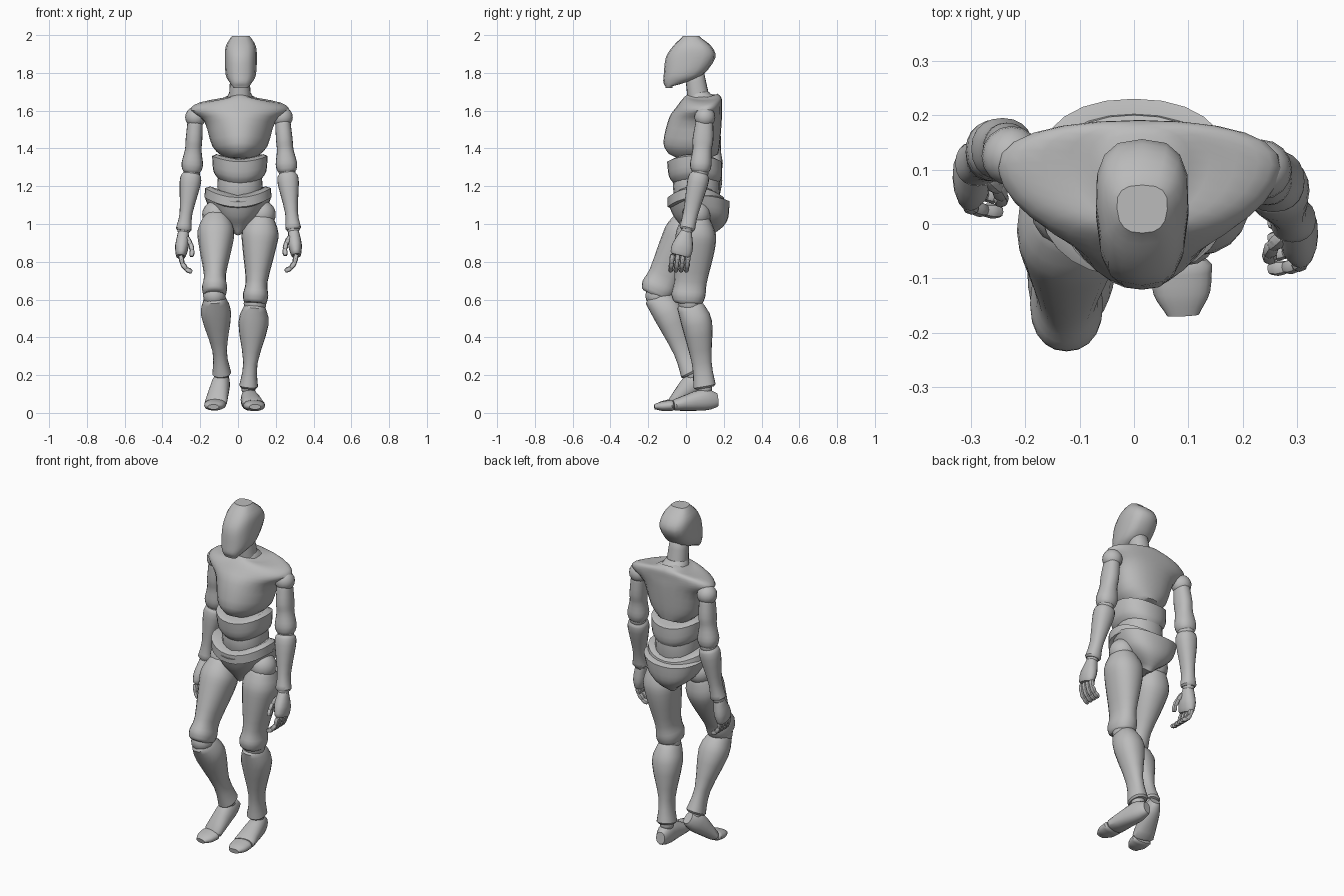
import bpy, math
from mathutils import Vector

cube = bpy.data.objects.get("Cube")
if cube:
    bpy.data.objects.remove(cube, do_unlink=True)

grey = bpy.data.materials.new("matte_grey")
grey.use_nodes = True
tone = (.5, .5, .5, 1)
grey.diffuse_color = tone
grey.node_tree.nodes["Principled BSDF"].inputs["Base Color"].default_value = tone

FORWARD, UP = Vector((0, -1, 0)), Vector((0, 0, 1))


def finish(obj, name):
    obj.name = obj.data.name = name
    obj.data.materials.append(grey)
    bpy.ops.object.select_all(action='DESELECT')
    obj.select_set(True)
    bpy.context.view_layer.objects.active = obj
    bpy.ops.object.shade_smooth_by_angle(angle=math.radians(40))


def ring(at, width, front=None, back=None):
    """Cross-section: position on the axis, half width, reach to front and back."""
    front = width if front is None else front
    back = front if back is None else back
    return Vector((at, width, front, back))


def smooth_rings(rings, steps=3):
    """Pass a smooth spline through the given sections."""
    padded = [rings[0], *rings, rings[-1]]
    result = []
    for before, start, end, after in zip(padded, padded[1:], padded[2:], padded[3:]):
        leave, arrive = (end - before) / 2, (after - start) / 2
        for step in range(steps):
            u = step / steps
            v = 1 - u
            swing = leave * v - arrive * u + (end - start) * (u - v)
            result.append(start.lerp(end, u) + swing * u * v)
    return result + [rings[-1]]


def end_ring(section, shift):
    """A smaller section just beyond an end, so that the end is rounded."""
    at, width, front, back = section
    middle, half = (front - back) / 2, (front + back) * .42
    return Vector((at + shift, width * .84, half + middle, half - middle))


def loft(name, start, end, rings, front=FORWARD, sides=20, power=.9, taper=0, sag=0, lip=.01):
    """Skin the sections along the line from start to end."""
    start, end = Vector(start), Vector(end)
    axis = (end - start).normalized()
    front = (front - axis * front.dot(axis)).normalized()
    right = front.cross(axis)
    shift = lip / (end - start).length
    rings = smooth_rings(rings)
    rings = [end_ring(rings[0], -shift), *rings, end_ring(rings[-1], shift)]
    verts, faces = [], []
    for at, width, fore, back in rings:
        for k in range(sides):
            angle = math.tau * k / sides
            c, s = math.cos(angle), math.sin(angle)
            c = math.copysign(abs(c) ** power, c)
            s = math.copysign(abs(s) ** power, s)
            depth = (fore - back) / 2 + (fore + back) / 2 * s
            verts.append(start.lerp(end, at) + right * width * c * (1 - taper * s)
                         + front * depth + axis * sag * c * c)
    for low in range(0, len(verts) - sides, sides):
        high = low + sides
        for k in range(sides):
            n = (k + 1) % sides
            faces.append((low + k, low + n, high + n, high + k))
    faces.append(tuple(reversed(range(sides))))
    faces.append(tuple(range(len(verts) - sides, len(verts))))
    mesh = bpy.data.meshes.new(name)
    mesh.from_pydata(verts, [], faces)
    obj = bpy.data.objects.new(name, mesh)
    bpy.context.collection.objects.link(obj)
    finish(obj, name)


def torso(name, rings, x=.01, **options):
    loft(name, (x, 0, 0), (x, 0, 1), rings, **options)


def ball(name, centre, radius):
    bpy.ops.mesh.primitive_uv_sphere_add(segments=16, ring_count=10, radius=radius, location=centre)
    finish(bpy.context.object, name)


# Head and neck
torso("head", x=.015, power=.75, sides=16, taper=.08, rings=[
    ring(at=1.73, width=.045, front=.11, back=-.07),
    ring(at=1.75, width=.06, front=.12, back=0),
    ring(at=1.79, width=.08, front=.118, back=.09),
    ring(at=1.88, width=.085, front=.107, back=.155),
    ring(at=1.94, width=.08, front=.07, back=.135),
    ring(at=1.985, width=.055, front=.025, back=.08)])
loft("neck", (.01, .07, 1.64), (.01, .045, 1.8), [ring(at=0, width=.06), ring(at=1, width=.05)])
torso("collar", [ring(at=1.65, width=.08, front=0, back=.19),
                 ring(at=1.69, width=.06, front=-.02, back=.13)])

# Chest, abdomen and pelvis
torso("chest", taper=.25, sag=-.02, sides=28, rings=[
    ring(at=1.37, width=.08, front=.09, back=.17),
    ring(at=1.43, width=.14, front=.12, back=.18),
    ring(at=1.56, width=.18, front=.09, back=.19),
    ring(at=1.62, width=.25, front=.05, back=.19),
    ring(at=1.66, width=.21, front=.02, back=.19),
    ring(at=1.68, width=.09, front=0, back=.18)])
torso("upper_abdomen", sag=.03, sides=28, rings=[
    ring(at=1.21, width=.115, front=.06, back=.17),
    ring(at=1.25, width=.14, front=.09, back=.19),
    ring(at=1.33, width=.147, front=.1, back=.19)])
torso("waist_core", [ring(at=1.1, width=.11, front=.05, back=.17),
                     ring(at=1.2, width=.12, front=.07, back=.18),
                     ring(at=1.3, width=.11, front=.05, back=.17)])
torso("lower_abdomen", x=0, sag=.05, sides=28, rings=[
    ring(at=1.09, width=.177, front=.097, back=.21),
    ring(at=1.14, width=.175, front=.097, back=.2)])
torso("pelvis", x=0, sag=.03, sides=28, taper=.15, rings=[
    ring(at=.95, width=.04, front=0, back=.15),
    ring(at=.99, width=.1, front=.025, back=.2),
    ring(at=1.04, width=.145, front=.065, back=.225),
    ring(at=1.12, width=.175, front=.1, back=.23)])

# Limb outlines shared by both sides
thigh = [ring(at=.03, width=.065, front=.07),
         ring(at=.2, width=.097, front=.1, back=.11),
         ring(at=.4, width=.087, front=.1, back=.11),
         ring(at=.75, width=.058, front=.09, back=.082),
         ring(at=.9, width=.067, front=.1, back=.08),
         ring(at=.98, width=.062, front=.09, back=.07)]
shin = [ring(at=.03, width=.055, front=.07),
        ring(at=.25, width=.08, front=.063, back=.1),
        ring(at=.7, width=.038, front=.045, back=.06),
        ring(at=.97, width=.05, front=.06)]
upper_arm = [ring(at=.05, width=.04, front=.045),
             ring(at=.4, width=.044, front=.055),
             ring(at=.6, width=.044, front=.05),
             ring(at=.85, width=.057),
             ring(at=.97, width=.05)]
forearm = [ring(at=.06, width=.052),
           ring(at=.2, width=.056),
           ring(at=.7, width=.034, front=.04),
           ring(at=.97, width=.042)]
foot = [ring(at=.03, width=.03, front=.04),
        ring(at=.3, width=.047, front=.065, back=.05),
        ring(at=.95, width=.06, front=.027, back=.035)]
toes = [ring(at=.08, width=.058, front=.025, back=.034),
        ring(at=.6, width=.052, front=.024, back=.026),
        ring(at=.92, width=.035, front=.018, back=.014)]
palm = [ring(at=.05, width=.028),
        ring(at=.6, width=.036, front=.055),
        ring(at=.95, width=.028, front=.055)]
knuckle = [ring(at=0, width=.012), ring(at=.5, width=.014), ring(at=.95, width=.011)]


def leg(side, hip, knee, ankle, heel, sole, toe):
    loft(side + "_thigh", hip, knee, thigh)
    ball(side + "_hip_joint", hip, radius=.075)
    ball(side + "_knee_joint", knee, radius=.06)
    loft(side + "_shin", knee, ankle, shin)
    ball(side + "_ankle_joint", ankle, radius=.038)
    loft(side + "_foot", heel, sole, foot, front=UP)
    loft(side + "_toes", sole, toe, toes, front=UP)


def digit(name, point, inward, angle, curl, lean):
    """Three short segments, each turned further than the one before."""
    for part, length in zip(("base", "middle", "tip"), (.042, .036, .03)):
        step = Vector((inward * math.sin(angle), -lean, -math.cos(angle))).normalized()
        loft(f"{name}_{part}", point, point + step * length, knuckle, sides=8, lip=.004)
        point = point + step * length
        angle += curl


def arm(side, inward, shoulder, elbow, wrist):
    ball(side + "_shoulder_joint", shoulder, radius=.055)
    loft(side + "_upper_arm", shoulder, elbow, upper_arm)
    ball(side + "_elbow_joint", elbow, radius=.045)
    loft(side + "_forearm", elbow, wrist, forearm)
    ball(side + "_wrist_joint", wrist, radius=.032)
    # Hanging hand with curled fingers and a thumb on the inner side
    wrist = Vector(wrist)
    knuckles = wrist + Vector((-inward * .015, -.035, -.135))
    loft(side + "_palm", wrist, knuckles, palm, sides=16)
    for i, label in enumerate(("index", "middle", "ring", "little")):
        root = knuckles + FORWARD * (.042 - .028 * i)
        digit(f"{side}_{label}_finger", root, inward, angle=.2, curl=.45, lean=.1)
    root = wrist + Vector((inward * .02, -.03, -.04))
    digit(side + "_thumb", root, inward, angle=.5, curl=-.3, lean=.4)


leg("left", hip=(.125, .055, 1.05), knee=(.09, .02, .58), ankle=(.055, .1, .13),
    heel=(.05, .165, .07), sole=(.085, -.07, .045), toe=(.09, -.165, .03))
leg("right", hip=(-.115, .03, 1.05), knee=(-.125, -.155, .62), ankle=(-.085, .035, .2),
    heel=(-.075, .085, .19), sole=(-.12, -.075, .05), toe=(-.13, -.16, .03))
arm("left", -1, shoulder=(.235, .1, 1.565), elbow=(.26, .075, 1.275), wrist=(.293, .005, .97))
arm("right", 1, shoulder=(-.225, .125, 1.565), elbow=(-.245, .14, 1.275), wrist=(-.288, .11, .965))
